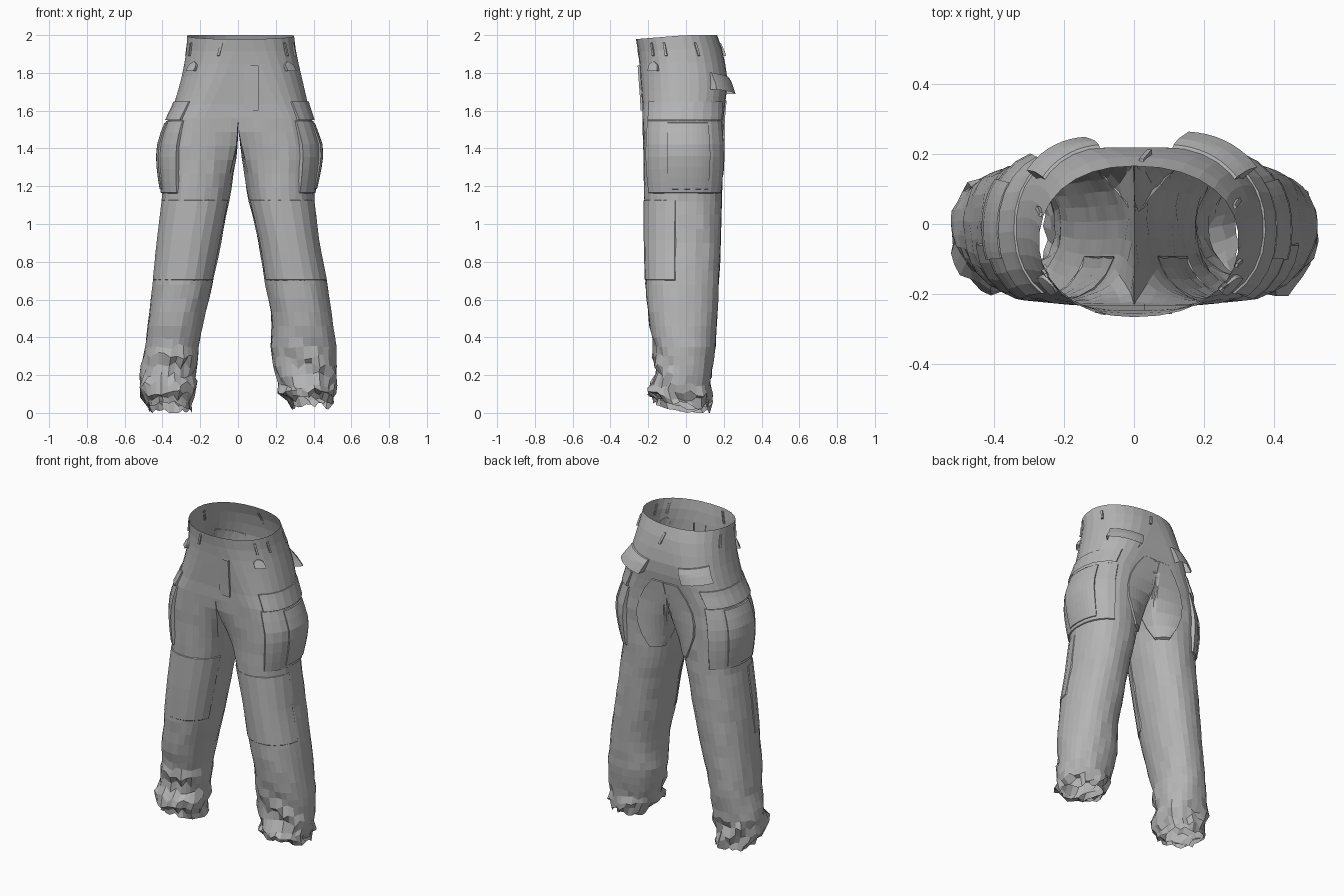
import bpy, bmesh, math, random
from mathutils import Vector

random.seed(4)
old = bpy.data.objects.get("Cube")
if old:
    bpy.data.objects.remove(old)

cloth = bpy.data.materials.new("grey cloth")
cloth.use_nodes = True
GREY = (0.46, 0.46, 0.46, 1)
cloth.diffuse_color = GREY
cloth.node_tree.nodes["Principled BSDF"].inputs["Base Color"].default_value = GREY

# Sections: height, left outer/inner, right outer/inner, front, back
SECTIONS = [
    (2.00, .298, 0, .27, 0, -.265, .165),
    (1.90, .310, 0, .275, 0, -.25, .20),
    (1.75, .345, 0, .305, 0, -.24, .222),
    (1.62, .375, 0, .345, 0, -.23, .205),
    (1.52, .40, 0, .385, 0, -.23, .195),
    (1.40, .425, .016, .405, .004, -.225, .195),
    (1.15, .40, .05, .40, .04, -.22, .19),
    (0.90, .43, .11, .43, .09, -.22, .185),
    (0.70, .47, .14, .45, .13, -.215, .175),
    (0.50, .50, .18, .475, .18, -.20, .165),
    (0.35, .52, .172, .49, .21, -.175, .155),
    (0.20, .525, .195, .525, .215, -.165, .135),
    (0.10, .52, .22, .52, .225, -.21, .135),
    (0.00, .50, .27, .48, .25, -.16, .135),
]
CROTCH = 1.56


def clamp(v):
    return max(0.0, min(1.0, v))


def section(side, z):
    """Outer, inner, front and back limits of one leg at a height."""
    for hi, lo in zip(SECTIONS, SECTIONS[1:]):
        if z >= lo[0]:
            break
    t = clamp((hi[0] - z) / (hi[0] - lo[0]))
    r = [a + (b - a) * t for a, b in zip(hi, lo)]
    return (r[1], r[2], r[5], r[6]) if side > 0 else (r[3], r[4], r[5], r[6])


def surf(side, deg, z, off=0.0):
    """Point on the trousers: -90 front, 0 outside, 90 back, 180 inside leg."""
    o, i, f, b = section(side, z)
    cx = clamp((2 - z) / (2 - CROTCH)) * (o + i) / 2
    cy, ry = (f + b) / 2, (b - f) / 2
    a = math.radians(deg)
    c, s = math.cos(a), math.sin(a)
    e = 2 / 2.2
    x = abs(c) ** e * (o - cx if c > 0 else i - cx) + cx
    y = cy + math.copysign(abs(s) ** e, s) * ry
    w = clamp((z - 1.15) / (CROTCH - 1.15))
    w = w * w * (3 - 2 * w)
    if deg > 90:
        # Above the crotch the inner half runs square to the centre line
        u = (deg - 90) / 60
        sx = max(i, cx + (i - cx) * min(u, 3 - u))
        sy = cy + ry * max(-1, min(1, 3 - 2 * u))
        x, y = x + (sx - x) * w, y + (sy - y) * w
        c *= 1 - w
    return Vector((side * (x + c * off), y + s * off, z))


def make(name, verts, faces):
    mesh = bpy.data.meshes.new(name)
    mesh.from_pydata([tuple(v) for v in verts], [], faces)
    bm = bmesh.new()
    bm.from_mesh(mesh)
    bmesh.ops.remove_doubles(bm, verts=bm.verts, dist=0.0005)
    bmesh.ops.recalc_face_normals(bm, faces=bm.faces)
    bm.to_mesh(mesh)
    bm.free()
    mesh.materials.append(cloth)
    ob = bpy.data.objects.new(name, mesh)
    bpy.context.collection.objects.link(ob)
    return ob


# Trouser halves, with crumpled cloth near the hems
N = 30
STEP = (2 - CROTCH) / 6
ROWS = [2 - STEP * k for k in range(22)] + [0.4 - 0.05 * k for k in range(9)]


def trouser_half(name, side):
    verts, faces = [], []
    for z in ROWS:
        z = max(z, 0)
        for k in range(N):
            deg = -90 + 360 * k / N
            a = math.radians(deg)
            front = max(0, -math.sin(a))
            # Folds climb higher at the front of each shin
            fold_top = (0.22 if side > 0 else 0.27) + 0.2 * front
            crumple = clamp((fold_top - z) / 0.12)
            p = surf(side, deg, z)
            if z < CROTCH - 0.05:
                fold = math.sin(z * 40 + 3 * math.sin(a + side) + 2 * a)
                off = crumple * (0.011 * fold - 0.006 + random.uniform(-.01, .01))
                off += random.uniform(-.003, .003)
                p.x += side * math.cos(a) * off
                p.y += math.sin(a) * off
                p.z += crumple * random.uniform(-.02, .02)
            p.z += clamp((0.12 - z) / 0.12) * (0.05 * front + (0.035 if side > 0 else 0))
            p.z -= clamp((z - 1.8) / 0.2) * 0.02 * max(0, -p.y / 0.25)
            p.z = max(p.z, 0)
            verts.append(p)
    for r in range(len(ROWS) - 1):
        for k in range(N):
            # Leave the centre wall open above the crotch
            if ROWS[r + 1] >= CROTCH - 0.01 and 20 <= k < 25:
                continue
            j = (k + 1) % N
            faces.append((r * N + k, r * N + j, (r + 1) * N + j, (r + 1) * N + k))
    return make(name, verts, faces)


def steps(n):
    """Even steps from 0 to 1 with a narrow rim at both ends."""
    return [0, 0.015] + [k / (n - 2) for k in range(1, n - 2)] + [0.985, 1]


def patch(name, side, a0, a1, z0, z1, top, bottom, lobe=0, neck=0,
          bulge=0, loose=False, slant=0):
    """Sewn-on panel following the cloth; its rim is tucked into the surface."""
    us, vs = steps(11), steps(8)
    nu, nv = len(us) - 1, len(vs) - 1
    verts, faces = [], []
    for j, v in enumerate(vs):
        width = 1 - lobe * max(0, v - 0.5) ** 2 * 3 - neck * max(0, 0.5 - v) ** 2 * 3
        for i, u in enumerate(us):
            off = top + (bottom - top) * v + bulge * math.sin(math.pi * v)
            rim = i in (0, nu) or j == 0 or (j == nv and not loose)
            deg = a0 + (a1 - a0) * (0.5 + (u - 0.5) * width)
            z = z1 + (z0 - z1) * v + slant * (u - 0.5)
            verts.append(surf(side, deg, z, -0.004 if rim else off))
    for j in range(nv):
        for i in range(nu):
            q = j * (nu + 1) + i
            faces.append((q, q + 1, q + nu + 2, q + nu + 1))
    return make(name, verts, faces)


LOOPS = {1: (-40, -20, 20, 88), -1: (-77, -28, 14)}

for side, word in ((1, "left"), (-1, "right")):
    trouser_half(word + "_trouser_half", side)
    # Cargo pocket: bellows, raised panel and flap
    patch(word + "_cargo_pocket", side, -60, 70, 1.16, 1.55, .004, .008, bulge=.016)
    patch(word + "_cargo_panel", side, -20, 36, 1.18, 1.54, .010, .014, bulge=.018)
    patch(word + "_cargo_flap", side, -56, 66, 1.55, 1.65, .006, .014, loose=True)
    # Flared hip pocket flap at the back
    patch(word + "_hip_flap", side, 36, 86, 1.70, 1.79, .008,
          .05 if side > 0 else .035, loose=True, slant=-.025)
    # Slanted hand pocket corner
    patch(word + "_hand_pocket", side, -48, -32, 1.81, 1.86, .004, .02,
          neck=1.2, loose=True)
    # Knee panel and seat reinforcement
    patch(word + "_knee_panel", side, -160, -8, .70, 1.13, .004, .004)
    patch(word + "_seat_patch", side, 90, 172, 1.19, 1.66, .006, .012, lobe=.9, neck=.7)
    # Belt loops
    for n, deg in enumerate(LOOPS[side]):
        patch(f"{word}_belt_loop_{n}", side, deg, deg + 3, 1.89, 1.96, .006, .011)

# Fly panel on the front centre, running straight down
verts = []
for z in (1.84, 1.76, 1.68, 1.60):
    front = section(1, z)[2]
    for x, off in ((.03, -.006), (.032, .006), (.108, .01), (.11, -.012)):
        verts.append((x, front - off, z))
make("fly_panel", verts, [(q, q + 1, q + 5, q + 4)
                          for r in range(3) for q in range(r * 4, r * 4 + 3)])
